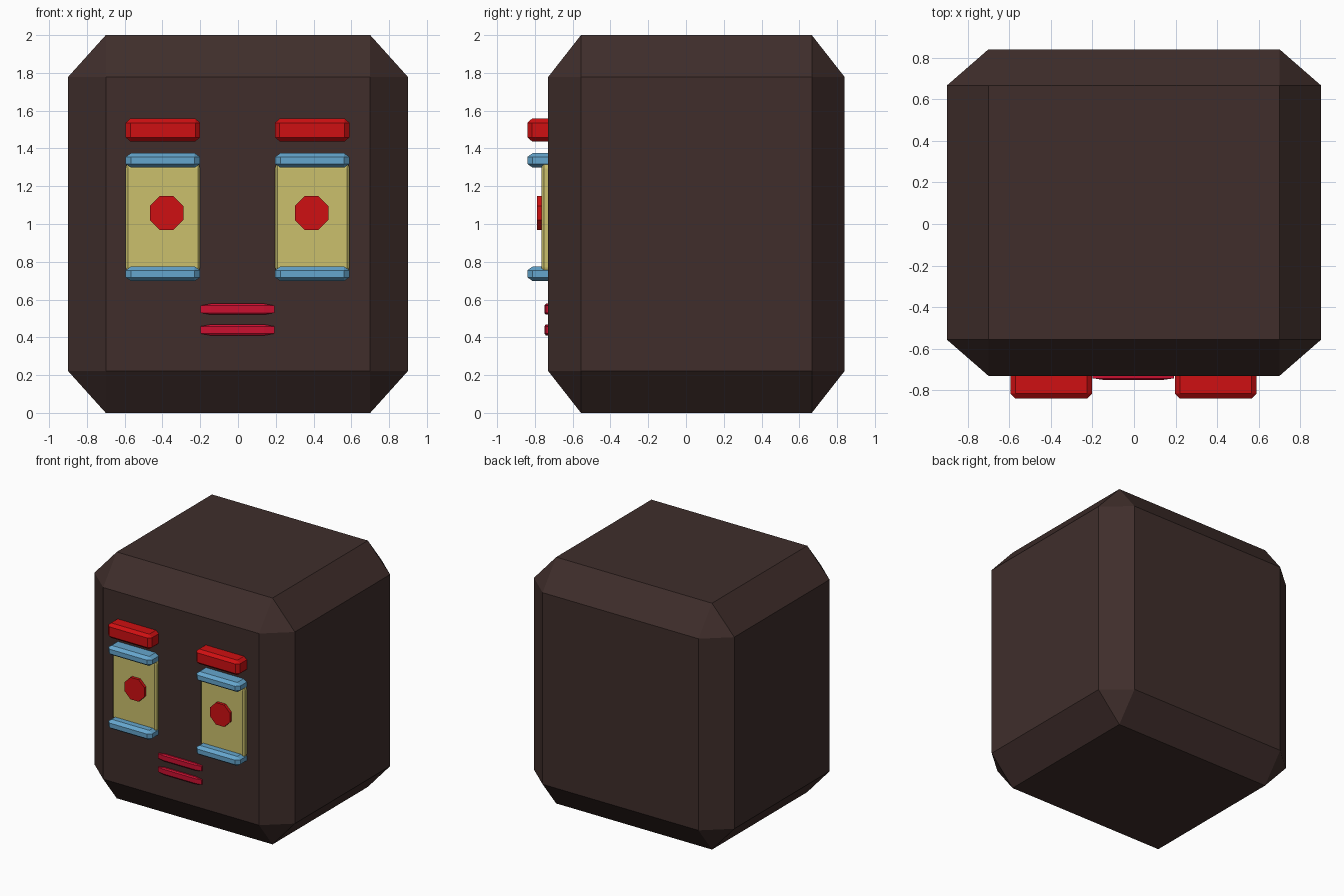
import bpy, bmesh
from math import pi, cos
from mathutils import Vector, Matrix

if "Cube" in bpy.data.objects:
    bpy.data.objects.remove(bpy.data.objects["Cube"])


def material(name, rgb):
    m = bpy.data.materials.new(name)
    m.diffuse_color = (*rgb, 1)
    m.use_nodes = True
    m.node_tree.nodes["Principled BSDF"].inputs["Base Color"].default_value = m.diffuse_color
    return m


BROWN = material("brown", (0.05, 0.027, 0.024))
RED = material("red", (0.62, 0.005, 0.006))
YELLOW = material("yellow", (0.60, 0.53, 0.15))
BLUE = material("blue", (0.13, 0.38, 0.61))
LIP = material("lip_red", (0.60, 0.005, 0.03))


def finish(name, bm, location, mat):
    bmesh.ops.recalc_face_normals(bm, faces=bm.faces)
    mesh = bpy.data.meshes.new(name)
    bm.to_mesh(mesh)
    bm.free()
    mesh.materials.append(mat)
    ob = bpy.data.objects.new(name, mesh)
    ob.location = location
    bpy.context.collection.objects.link(ob)
    return ob


def block(name, lo, hi, cut, mat):
    """Box between two corners, chamfered by a separate amount on each axis."""
    lo, hi, cut = Vector(lo), Vector(hi), Vector(cut)
    size = hi - lo
    bm = bmesh.new()
    bmesh.ops.create_cube(bm, size=1)
    bmesh.ops.scale(bm, vec=[s / c for s, c in zip(size, cut)], verts=bm.verts)
    bmesh.ops.bevel(bm, geom=bm.edges[:], offset=1, offset_type='OFFSET',
                    segments=1, profile=0.5, affect='EDGES')
    bmesh.ops.scale(bm, vec=cut, verts=bm.verts)
    return finish(name, bm, (lo + hi) / 2, mat)


def pupil(name, x):
    """Octagonal disc with flat sides, facing forward."""
    bm = bmesh.new()
    r = 0.089 / cos(pi / 8)
    bmesh.ops.create_cone(bm, cap_ends=True, segments=8, radius1=r, radius2=r, depth=0.09)
    turn = Matrix.Rotation(pi / 2, 3, 'X') @ Matrix.Rotation(pi / 8, 3, 'Z')
    # make one flat edge level whichever way the primitive starts
    bmesh.ops.rotate(bm, matrix=turn, verts=bm.verts)
    return finish(name, bm, (x, -0.743, 1.058), RED)


# Head
block("head", (-0.9, -0.73, 0), (0.9, 0.84, 2), (0.2, 0.174, 0.222), BROWN)

# Eyes: brow, lids, eyeball and pupil on each side
for side, x in (("left", 0.393), ("right", -0.398)):
    a, b = x - 0.197, x + 0.197
    block(side + "_brow", (a, -0.84, 1.437), (b, -0.64, 1.558), (0.025, 0.025, 0.022), RED)
    for lid, z in (("upper", 1.298), ("lower", 0.698)):
        block(f"{side}_{lid}_lid", (a, -0.84, z), (b, -0.64, z + 0.077),
              (0.028, 0.028, 0.02), BLUE)
    block(side + "_eye", (a, -0.765, 0.73), (b, -0.66, 1.335), (0.012, 0.012, 0.04), YELLOW)
    pupil(side + "_pupil", x - 0.003 if x > 0 else x + 0.02)

# Mouth: two lips
for lip, z in (("upper_lip", 0.52), ("lower_lip", 0.41)):
    block(lip, (-0.199, -0.75, z), (0.193, -0.69, z + 0.058), (0.055, 0.008, 0.01), LIP)
